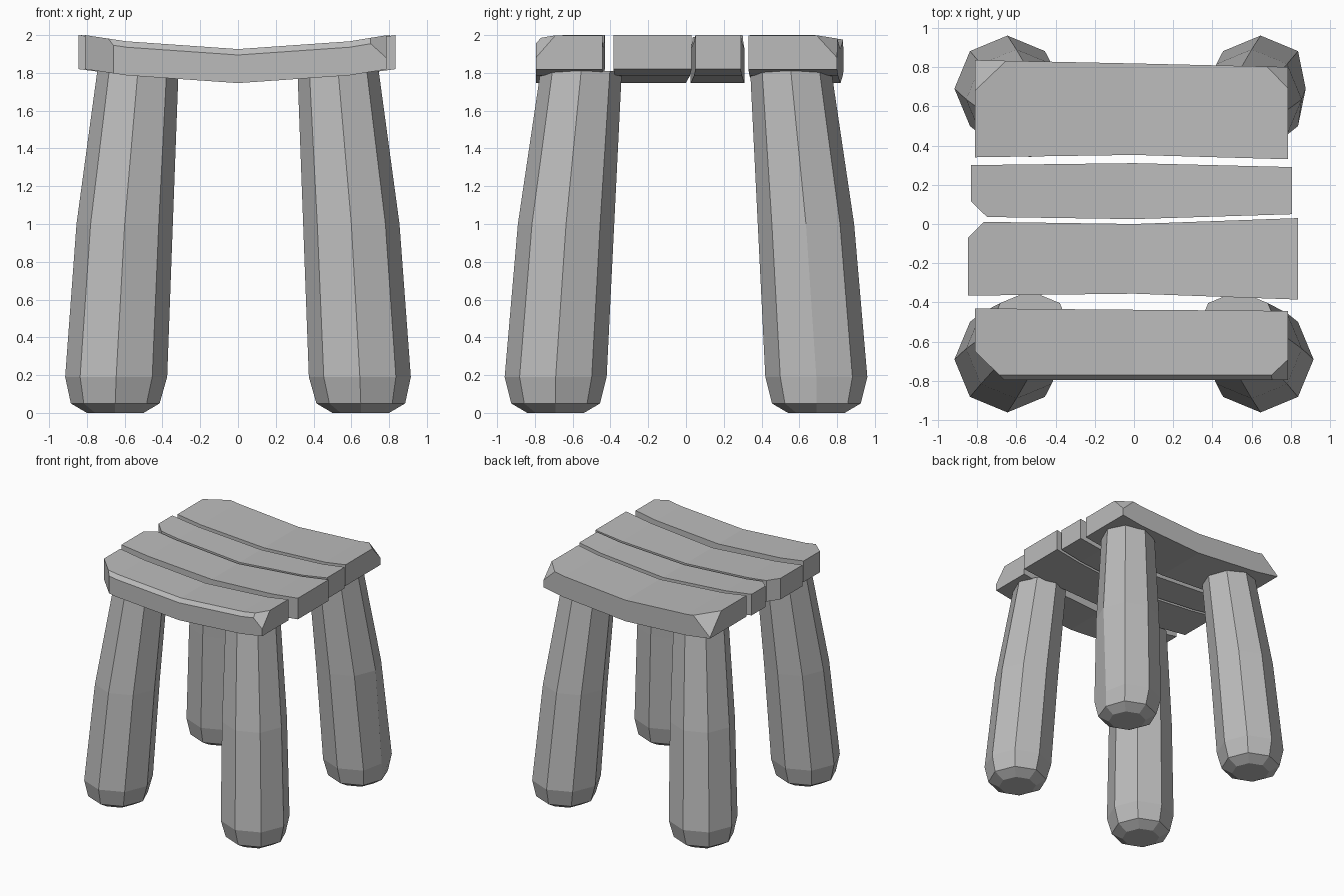
import bpy, bmesh
from math import cos, sin, pi
from mathutils import Vector

cube = bpy.data.objects.get("Cube")
if cube:
    bpy.data.objects.remove(cube, do_unlink=True)

grey = bpy.data.materials.new("plain_grey")
grey.use_nodes = True
grey.diffuse_color = (0.5, 0.5, 0.5, 1)
bsdf = next(n for n in grey.node_tree.nodes if n.type == 'BSDF_PRINCIPLED')
bsdf.inputs["Base Color"].default_value = (0.5, 0.5, 0.5, 1)
bsdf.inputs["Roughness"].default_value = 0.9


def loft(rings):
    """Closed solid through a list of equal-length point rings."""
    bm = bmesh.new()
    rows = [[bm.verts.new(p) for p in ring] for ring in rings]
    n = len(rows[0])
    for a, b in zip(rows, rows[1:]):
        for i in range(n):
            j = (i + 1) % n
            bm.faces.new((a[i], a[j], b[j], b[i]))
    bm.faces.new(rows[0])
    bm.faces.new(rows[-1])
    bmesh.ops.recalc_face_normals(bm, faces=bm.faces)
    return bm


def cut(bm, p, q, r):
    """Slice a corner off along the plane p, q, r and close the hole."""
    p, q, r = Vector(p), Vector(q), Vector(r)
    normal = (q - p).cross(r - p).normalized()
    if normal.dot(p - Vector((0, sum(v.co.y for v in bm.verts) / len(bm.verts), 1.8))) < 0:
        normal.negate()
    bmesh.ops.bisect_plane(bm, geom=bm.verts[:] + bm.edges[:] + bm.faces[:],
                           plane_co=p, plane_no=normal, clear_outer=True)
    bmesh.ops.holes_fill(bm, edges=[e for e in bm.edges if e.is_boundary], sides=0)
    bmesh.ops.recalc_face_normals(bm, faces=bm.faces)


def finish(bm, name):
    mesh = bpy.data.meshes.new(name)
    bm.to_mesh(mesh)
    bm.free()
    mesh.materials.append(grey)
    bpy.context.collection.objects.link(bpy.data.objects.new(name, mesh))


# Seat height sags towards the middle
THICK = 0.18


def top(x):
    a = abs(x)
    return 1.926 + a * 0.07 if a < 0.59 else min(2.0, 1.967 + (a - 0.59) * 0.165)


def plank(left, right, front, back, bevel=0):
    """front and back hold the edge's y at the left end, middle and right end."""
    def at(edge, x):
        end = edge[0] if x < 0 else edge[2]
        t = abs(x) / (-left if x < 0 else right)
        return edge[1] + (end - edge[1]) * t

    rings = []
    for x in (left, -0.59, 0, 0.59, right):
        f, b, z = at(front, x), at(back, x), top(x)
        ring = [(x, f, z - THICK), (x, b, z - THICK), (x, b, z), (x, f + bevel, z)]
        if bevel:
            ring.append((x, f, z - bevel * 1.2))
        rings.append(ring)
    return loft(rings)


# Front plank: bevelled edge, one sawn corner, one chipped corner
bm = plank(-0.81, 0.785, (-0.795, -0.795, -0.795), (-0.43, -0.437, -0.443), 0.026)
cut(bm, (-0.81, -0.65, 2), (-0.66, -0.795, 2), (-0.66, -0.795, 1.8))
cut(bm, (0.70, -0.77, top(0.7)), (0.785, -0.69, 2), (0.785, -0.795, 1.88))
finish(bm, "seat_plank_front")

# Middle planks, each with a sawn corner
bm = plank(-0.845, 0.835, (-0.365, -0.355, -0.385), (0.012, 0.0, 0.03))
cut(bm, (-0.845, -0.07, 2), (-0.765, 0.012, 2), (-0.765, 0.012, 1.8))
finish(bm, "seat_plank_middle_wide")

bm = plank(-0.83, 0.805, (0.037, 0.025, 0.05), (0.30, 0.31, 0.29))
cut(bm, (-0.83, 0.115, 2), (-0.75, 0.037, 2), (-0.75, 0.037, 1.8))
finish(bm, "seat_plank_middle_narrow")

# Back plank with two chipped corners
bm = plank(-0.81, 0.785, (0.34, 0.352, 0.33), (0.835, 0.818, 0.80))
cut(bm, (-0.65, 0.832, top(0.65)), (-0.81, 0.68, 2), (-0.81, 0.835, 1.83))
cut(bm, (0.68, 0.80, top(0.68)), (0.785, 0.69, 2), (0.785, 0.80, 1.88))
finish(bm, "seat_plank_back")

# Splayed eight-sided legs: height, centre x, centre y, radius
LEG = [(0, 0.65, 0.69, 0.15), (0.05, 0.65, 0.69, 0.235), (0.19, 0.645, 0.69, 0.27),
       (1.0, 0.60, 0.635, 0.255), (1.81, 0.53, 0.555, 0.215)]
for sx, side in ((-1, "right"), (1, "left")):
    for sy, end in ((-1, "front"), (1, "back")):
        rings = [[(sx * (cx + r * cos(k * pi / 4)), sy * (cy + r * sin(k * pi / 4)), z)
                  for k in range(8)] for z, cx, cy, r in LEG]
        if sx > 0 and sy > 0:  # this leg has a worn outer side
            rings = [[(min(x, 0.875), y, z) for x, y, z in ring] for ring in rings]
        finish(loft(rings), f"leg_{end}_{side}")
